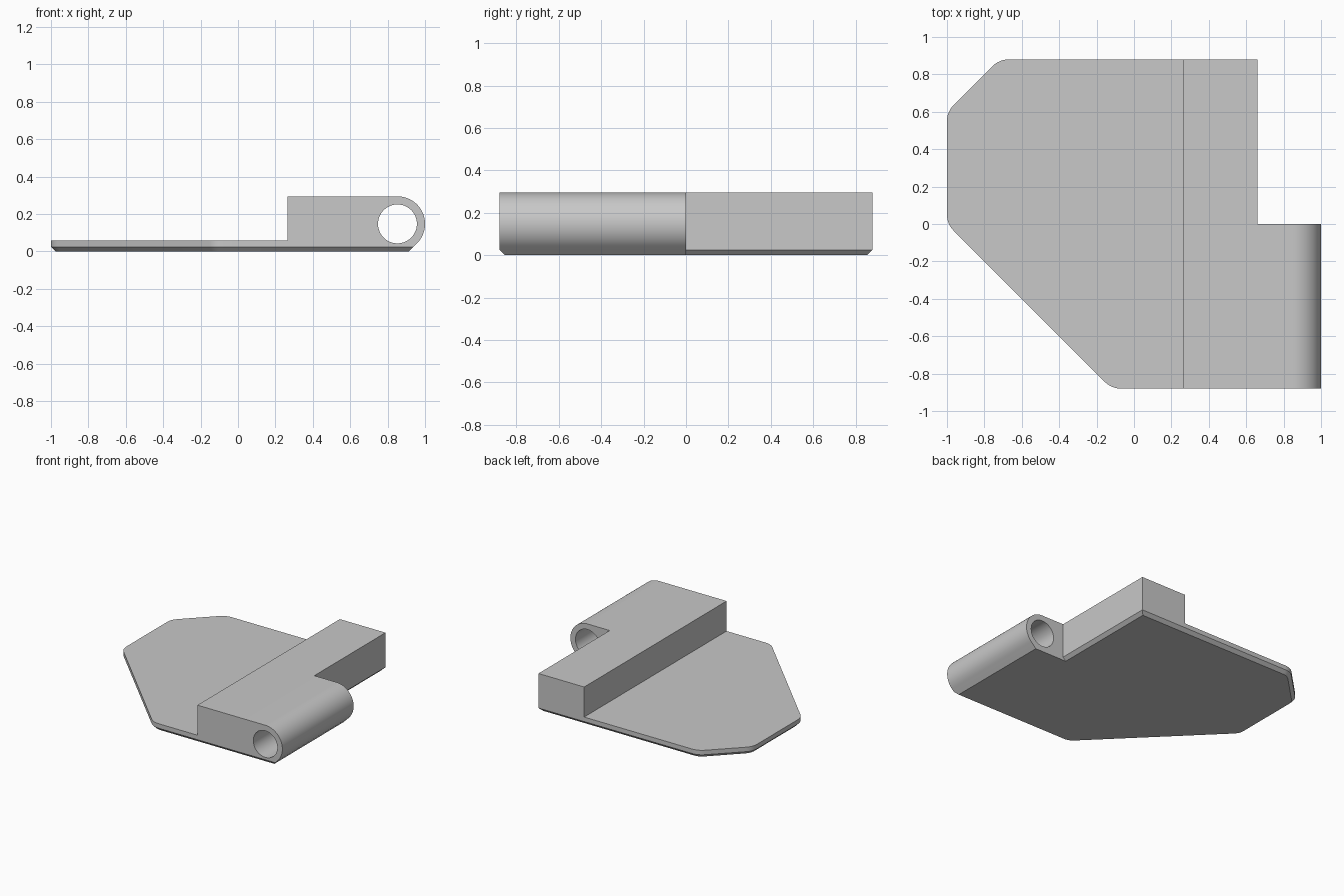
import bpy, bmesh, math
from mathutils import Vector

cube = bpy.data.objects.get("Cube")
if cube:
    bpy.data.objects.remove(cube, do_unlink=True)

HALF_Y = 0.88      # half length along the pin
CHAMFER = 0.025    # bottom edge chamfer
LEAF_TOP = 0.06
TOP = 0.295
AXIS = Vector((0.8525, 0.1475))
R_OUT, R_PIN = 0.1475, 0.104
NOTCH_X = 0.66

grey = bpy.data.materials.new("plain_grey")
grey.use_nodes = True
colour = (0.58, 0.58, 0.58, 1)
grey.diffuse_color = colour
grey.node_tree.nodes["Principled BSDF"].inputs["Base Color"].default_value = colour


def loft(name, rings):
    """Closed solid through matching rings of 3D points."""
    bm = bmesh.new()
    loops = [[bm.verts.new(p) for p in ring] for ring in rings]
    n = len(loops[0])
    for a, b in zip(loops, loops[1:]):
        for i in range(n):
            j = (i + 1) % n
            bm.faces.new((a[i], a[j], b[j], b[i]))
    bm.faces.new(loops[0][::-1])
    bm.faces.new(loops[-1])
    bmesh.ops.recalc_face_normals(bm, faces=bm.faces)
    mesh = bpy.data.meshes.new(name)
    bm.to_mesh(mesh)
    bm.free()
    mesh.materials.append(grey)
    obj = bpy.data.objects.new(name, mesh)
    bpy.context.collection.objects.link(obj)
    return obj


def along_y(name, profile, y0, y1):
    return loft(name, [[(x, y, z) for x, z in profile] for y in (y0, y1)])


def arc(centre, radius, start, end, steps):
    angles = [math.radians(start + (end - start) * i / steps) for i in range(steps + 1)]
    return [centre + radius * Vector((math.cos(a), math.sin(a))) for a in angles]


def inset(points, edge_distance):
    """Move each edge of a counter-clockwise outline inward by its own distance."""
    result = []
    n = len(points)
    for i, p in enumerate(points):
        q, r = points[i - 1], points[(i + 1) % n]
        d1, d2 = (p - q).normalized(), (r - p).normalized()
        n1, n2 = Vector((-d1.y, d1.x)), Vector((-d2.y, d2.x))
        k1, k2 = edge_distance(q, p), edge_distance(p, r)
        det = n1.x * n2.y - n1.y * n2.x
        result.append(p + Vector((k1 * n2.y - k2 * n1.y, k2 * n1.x - k1 * n2.x)) / det)
    return result


def boolean(obj, tool, operation):
    mod = obj.modifiers.new(operation.title(), "BOOLEAN")
    mod.operation, mod.solver, mod.object = operation, "EXACT", tool
    bpy.context.view_layer.objects.active = obj
    bpy.ops.object.modifier_apply(modifier=mod.name)
    bpy.data.objects.remove(tool, do_unlink=True)


# Flat leaf: outline with four rounded corners, chamfered underneath
R = 0.12
k = R * math.tan(math.radians(22.5))
edge_x = AXIS.x - AXIS.y + R_OUT * math.sqrt(2) + CHAMFER
outline = [Vector(p) for p in ((edge_x, -HALF_Y), (edge_x, 0), (NOTCH_X, 0), (NOTCH_X, HALF_Y))]
outline += arc(Vector((-0.72 + k, HALF_Y - R)), R, 90, 135, 6)
outline += arc(Vector((-1 + R, 0.60 - k)), R, 135, 180, 6)
outline += arc(Vector((-1 + R, k)), R, 180, 225, 6)
outline += arc(Vector((-0.12 + k, -HALF_Y + R)), R, 225, 270, 6)
under = inset(outline, lambda a, b: 0 if a.y == 0 and b.y == 0 else CHAMFER)
leaf = loft("hinge_leaf", [[(p.x, p.y, z) for p in ring] for ring, z in
                           ((under, 0), (outline, CHAMFER), (outline, LEAF_TOP))])

# Raised bar along the full length
bar = along_y("raised_bar", [(0.265, CHAMFER), (NOTCH_X, CHAMFER), (NOTCH_X, TOP), (0.265, TOP)],
              -HALF_Y, HALF_Y)
boolean(leaf, bar, "UNION")

# Knuckle barrel on the front half, with a tangent slope underneath
barrel = [Vector((0.5, CHAMFER)), Vector((edge_x, CHAMFER))]
barrel += arc(AXIS, R_OUT, -45, 90, 36) + [Vector((0.5, TOP))]
boolean(leaf, along_y("knuckle", barrel, -HALF_Y, 0), "UNION")

# Pin hole through the knuckle
pin = along_y("pin_cutter", arc(AXIS, R_PIN, 0, 354, 59), -1, 0.1)
pin.hide_render = True
boolean(leaf, pin, "DIFFERENCE")

bpy.ops.object.select_all(action="DESELECT")
leaf.select_set(True)
bpy.context.view_layer.objects.active = leaf
bpy.ops.object.shade_smooth_by_angle(angle=math.radians(25))
